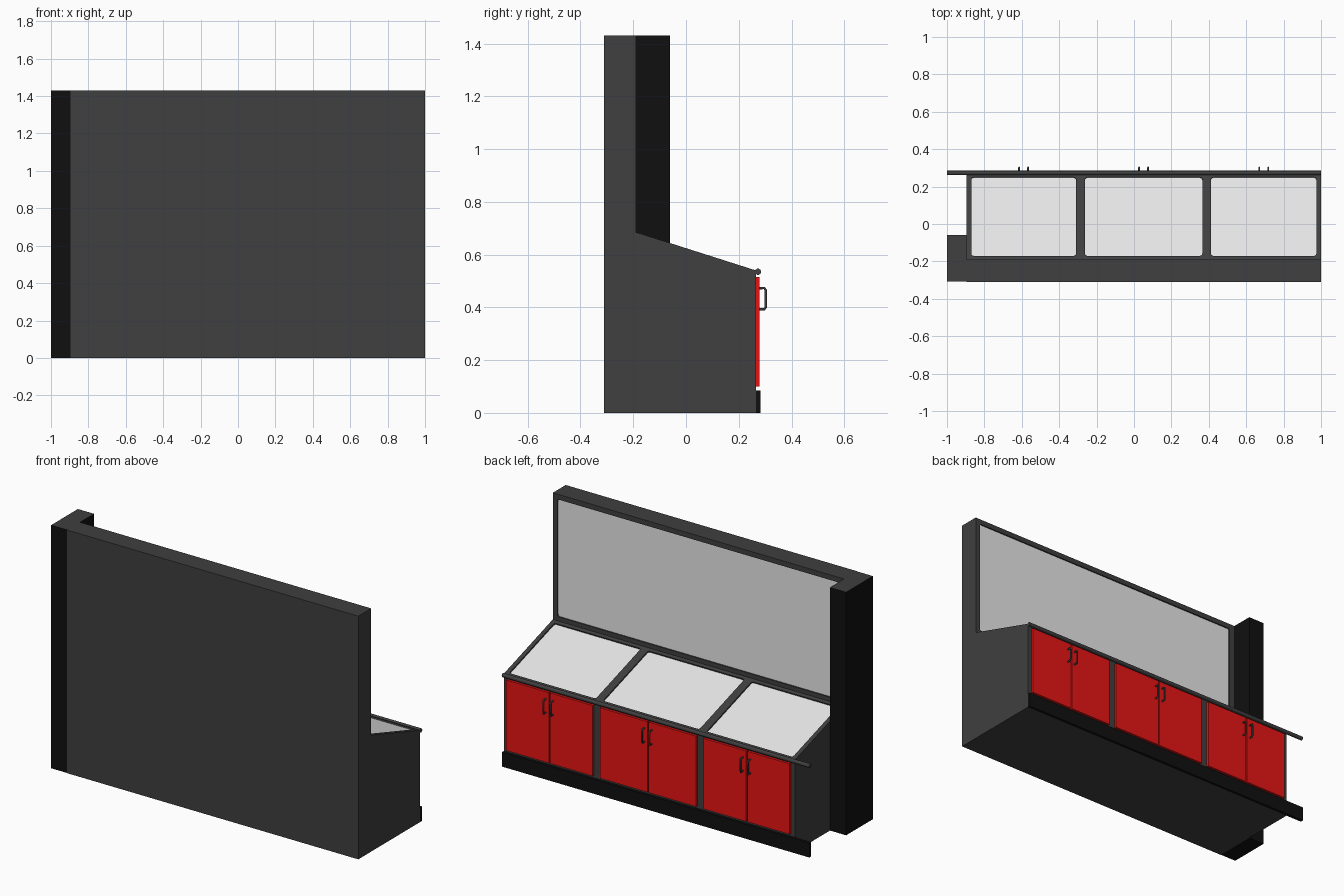
import bpy, bmesh, math
from mathutils import Matrix, Vector

if "Cube" in bpy.data.objects:
    bpy.data.objects.remove(bpy.data.objects["Cube"])


def material(name, rgb):
    m = bpy.data.materials.new(name)
    m.use_nodes = True
    m.diffuse_color = (*rgb, 1)
    m.node_tree.nodes["Principled BSDF"].inputs["Base Color"].default_value = (*rgb, 1)
    return m


GREY = material("charcoal grey", (0.05, 0.05, 0.05))
BLACK = material("black", (0.005, 0.005, 0.005))
RED = material("red", (0.8, 0.007, 0.007))
PALE = material("pale panel", (0.8, 0.8, 0.8))


def finish(name, bm, *mats):
    bmesh.ops.recalc_face_normals(bm, faces=bm.faces)
    me = bpy.data.meshes.new(name)
    bm.to_mesh(me)
    bm.free()
    ob = bpy.data.objects.new(name, me)
    bpy.context.collection.objects.link(ob)
    for m in mats:
        me.materials.append(m)
    return ob


def box(name, lo, hi, *mats):
    lo, hi = Vector(lo), Vector(hi)
    bm = bmesh.new()
    bmesh.ops.create_cube(bm, size=1, matrix=Matrix.Translation((lo + hi) / 2)
                          @ Matrix.Diagonal((*(hi - lo), 1)))
    return finish(name, bm, *mats)


def slab(name, width, height, depth, frame, mat):
    """Plate with softened corners, centred in the local xy plane of frame."""
    bm = bmesh.new()
    bmesh.ops.create_cube(bm, size=1, matrix=Matrix.Diagonal((width, height, depth, 1)))
    upright = [e for e in bm.edges
               if abs(e.verts[0].co.z - e.verts[1].co.z) > depth / 2]
    bmesh.ops.bevel(bm, geom=upright, offset=0.012, segments=3, profile=0.5,
                    affect='EDGES')
    bm.transform(frame)
    return finish(name, bm, mat)


def tube(name, points, radius, mat):
    cu = bpy.data.curves.new(name, 'CURVE')
    cu.dimensions = '3D'
    cu.bevel_depth = radius
    cu.bevel_resolution = 3
    cu.use_fill_caps = True
    sp = cu.splines.new('POLY')
    sp.points.add(len(points) - 1)
    for p, co in zip(sp.points, points):
        p.co = (*co, 1)
    cu.materials.append(mat)
    ob = bpy.data.objects.new(name, cu)
    bpy.context.collection.objects.link(ob)


# Body: one side profile swept along x
LEFT, RIGHT = 1.0, -0.895
BACK, WALL = 0.265, -0.19
LOW, HIGH, TOP = 0.54, 0.685, 1.43
profile = [(-0.31, 0), (BACK, 0), (BACK, LOW), (WALL, HIGH), (WALL, TOP), (-0.31, TOP)]
bm = bmesh.new()
face = bm.faces.new([bm.verts.new((RIGHT, y, z)) for y, z in profile])
swept = bmesh.ops.extrude_face_region(bm, geom=[face])["geom"]
bmesh.ops.translate(bm, vec=(LEFT - RIGHT, 0, 0),
                    verts=[v for v in swept if isinstance(v, bmesh.types.BMVert)])
body = finish("counter_body", bm, GREY)

# Recessed panels: three on the slope, one on the wall
BAYS = [(-0.87, -0.31), (-0.262, 0.365), (0.412, 0.975)]
slope = math.atan2(LOW - HIGH, BACK - WALL)
recesses = []
for i, (a, b) in enumerate(BAYS):
    y = 0.04
    z = HIGH + (y - WALL) * math.tan(slope)
    frame = Matrix.Translation(((a + b) / 2, y, z)) @ Matrix.Rotation(slope, 4, 'X')
    recesses.append((f"counter_panel_{i + 1}", b - a, 0.42 / math.cos(slope), frame))
frame = Matrix.Translation((0.055, WALL, 1.055)) @ Matrix.Rotation(-math.pi / 2, 4, 'X')
recesses.append(("wall_panel", 1.83, 0.69, frame))

DEPTH = 0.012
for name, w, h, frame in recesses:
    cutter = slab("cutter", w, h, 2 * DEPTH, frame, GREY)
    cutter.hide_render = True
    mod = body.modifiers.new("recess", 'BOOLEAN')
    mod.object = cutter
    mod.solver = 'EXACT'
    bpy.context.view_layer.objects.active = body
    bpy.ops.object.modifier_apply(modifier=mod.name)
    bpy.data.objects.remove(cutter)
    slab(name, w, h, 0.004, frame @ Matrix.Translation((0, 0, -DEPTH + 0.002)), PALE)

# Side pillar: black with a grey top
pillar = box("side_pillar", (-1, -0.308, 0), (RIGHT, -0.06, TOP), BLACK, GREY)
for p in pillar.data.polygons:
    p.material_index = int(p.normal.z > 0.9)

# Plinth and round edge rail run the full length
box("plinth", (-1, BACK, 0), (1, 0.282, 0.085), BLACK)
tube("edge_rail", [(-1, 0.273, 0.535), (1, 0.273, 0.535)], 0.012, GREY)

# Door pairs with bow handles
for i, (a, b) in enumerate(BAYS):
    mid = (a + b) / 2
    for side, s, outer in (("right", -1, a), ("left", 1, b)):
        inner = mid + s * 0.004
        box(f"door_{i + 1}_{side}", (min(inner, outer), BACK, 0.1),
            (max(inner, outer), 0.279, 0.515), RED)
        x = mid + s * 0.024
        tube(f"handle_{i + 1}_{side}",
             [(x, 0.275, 0.473), (x, 0.297, 0.473), (x, 0.302, 0.466),
              (x, 0.302, 0.4), (x, 0.297, 0.393), (x, 0.275, 0.393)], 0.005, GREY)
